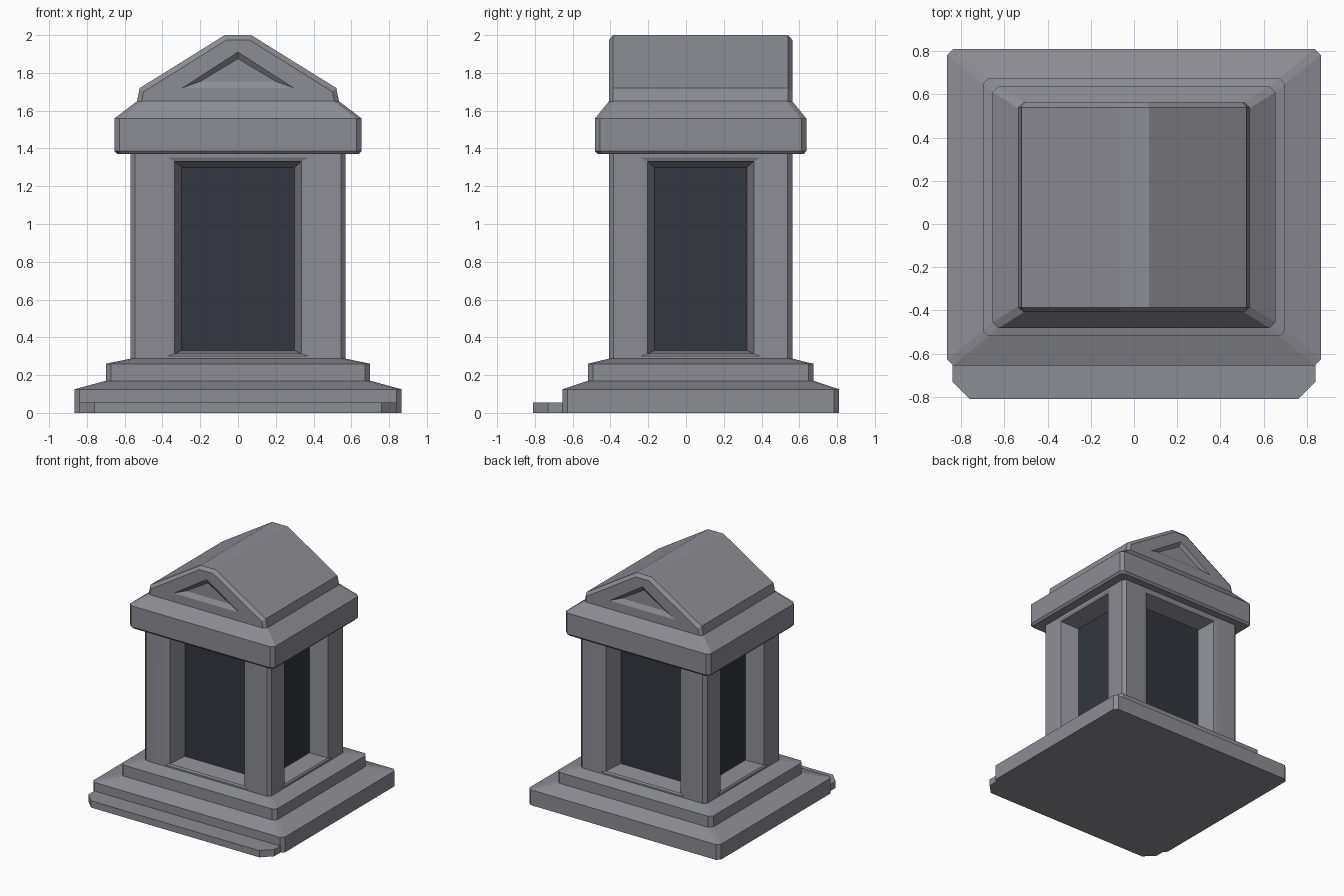
import bpy, bmesh

if "Cube" in bpy.data.objects:
    bpy.data.objects.remove(bpy.data.objects["Cube"])

CY = 0.0775  # centre of the building in y (the front step sticks out)
STONE = (.265, .265, .297, 1)
DARK = (.033, .038, .049, 1)
mats = {}


def material(name, colour):
    if name not in mats:
        mats[name] = bpy.data.materials.new(name)
        mats[name].diffuse_color = colour
    return mats[name]


def make_object(name, bm, mat="stone", colour=STONE):
    bmesh.ops.remove_doubles(bm, verts=bm.verts, dist=0.0005)
    bmesh.ops.recalc_face_normals(bm, faces=bm.faces)
    me = bpy.data.meshes.new(name)
    bm.to_mesh(me)
    bm.free()
    ob = bpy.data.objects.new(name, me)
    bpy.context.collection.objects.link(ob)
    me.materials.append(material(mat, colour))
    return ob


def bridge(bm, rings, cap_start=True, cap_end=True):
    """Skin a series of equal-length point loops."""
    vs = [[bm.verts.new(p) for p in r] for r in rings]
    for a, b in zip(vs, vs[1:]):
        for i in range(len(a)):
            j = (i + 1) % len(a)
            bm.faces.new((a[i], a[j], b[j], b[i]))
    if cap_start:
        bm.faces.new(vs[0])
    if cap_end:
        bm.faces.new(vs[-1])


def slab_ring(hx, hy, z, c=0.027):
    """Rectangle with chamfered corners."""
    pts = [(hx, hy - c), (hx - c, hy), (c - hx, hy), (-hx, hy - c),
           (-hx, c - hy), (c - hx, -hy), (hx - c, -hy), (hx, c - hy)]
    return [(x, y + CY, z) for x, y in pts]


def stack(name, levels):
    bm = bmesh.new()
    bridge(bm, [slab_ring(*l) for l in levels])
    return make_object(name, bm)


# Stepped plinth
stack("stepped_base", [(.865, .7325, 0), (.865, .7325, .125), (.70, .597, .17),
                       (.70, .597, .26), (.57, .487, .287)])

# Low front step
bm = bmesh.new()
plan = [(-.84, -.64), (-.84, -.73), (-.76, -.81), (.76, -.81), (.84, -.73), (.84, -.64)]
bridge(bm, [[(x, y, z) for x, y in plan] for z in (0, .055)])
make_object("front_step", bm)

# Chamber walls with a tapered recess on each side, and the dark panels
HX, HY, C, Z0, Z1 = .57, .485, .025, .28, 1.38
walls, panels = bmesh.new(), bmesh.new()
for half, reach, d_open, axis in ((HX, HY, 0, 'y'), (HY, HX, .055, 'x')):
    for s in (-1, 1):
        def ring(u, lo, hi, depth):
            r = []
            for a, z in ((-u, lo), (u, lo), (u, hi), (-u, hi)):
                n = s * (reach - depth)
                r.append((a, n + CY, z) if axis == 'y' else (n, a + CY, z))
            return r
        floor = ring(.30 - d_open, .33, 1.30, .15)
        bridge(walls, [ring(half - C, Z0, Z1, 0),
                       ring(.375 - d_open, .300, 1.352, 0),
                       ring(.337 - d_open, .312, 1.332, .009),
                       floor], False, False)
        panels.faces.new([panels.verts.new(p) for p in floor])
# chamfered corner strips
for sx in (-1, 1):
    for sy in (-1, 1):
        a, b = (sx * HX, sy * (HY - C) + CY), (sx * (HX - C), sy * HY + CY)
        walls.faces.new([walls.verts.new(p) for p in
                         ((*a, Z0), (*b, Z0), (*b, Z1), (*a, Z1))])
make_object("chamber_walls", walls)
make_object("dark_panels", panels, "dark", DARK)

# Lintel with sloped top
stack("lintel", [(.64, .545, 1.37), (.655, .56, 1.387),
                 (.655, .56, 1.558), (.535, .485, 1.65)])


# Gabled roof block with a shallow triangular recess in both ends
def gable(x0, x1, z1, x2, z2, y):
    return [(-x0, y, 1.648), (x0, y, 1.648), (x1, y, z1),
            (x2, y, z2), (-x2, y, z2), (-x1, y, z1)]


def tri(x, lo, hi, y):
    l, r, t = (-x, y, lo), (x, y, lo), (0, y, hi)
    return [l, r, r, t, t, l]


def roof_end(s):
    y = lambda d: CY + s * (.485 - d)
    return [tri(.20, 1.755, 1.875, y(.022)), tri(.295, 1.72, 1.91, y(0)),
            gable(.51, .50, 1.70, .06, 1.975, y(0)),
            gable(.535, .52, 1.72, .07, 2.0, y(.022))]


bm = bmesh.new()
bridge(bm, roof_end(-1) + roof_end(1)[::-1])
make_object("gabled_roof", bm)
# smooth only the very shallow bends around the openings
for ob in bpy.context.collection.objects:
    ob.select_set(ob.name == "chamber_walls")
    if ob.name == "chamber_walls":
        bpy.context.view_layer.objects.active = ob
bpy.ops.object.shade_smooth_by_angle(angle=0.4)

for m in bpy.data.materials:
    if m.users and not m.is_grease_pencil:
        m.use_nodes = True
        m.node_tree.nodes["Principled BSDF"].inputs["Base Color"].default_value = m.diffuse_color
